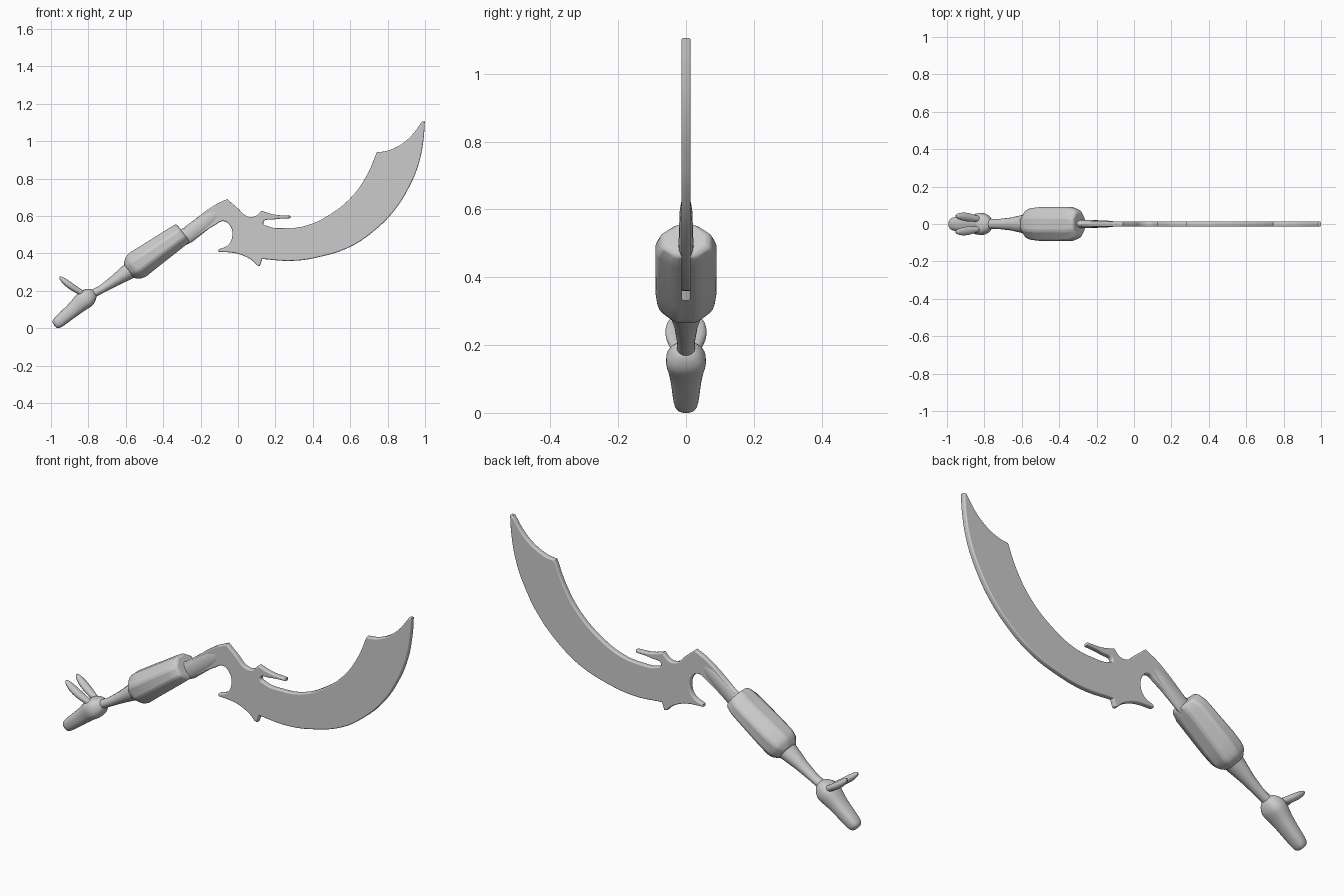
import bpy, bmesh, math
from mathutils import Vector

if "Cube" in bpy.data.objects:
    bpy.data.objects.remove(bpy.data.objects["Cube"])


def loft(name, rings, sides=16, power=2.0, subsurf=0, phase=0.0, angle=60):
    """Skin rings (x, y, z, half_height, half_width) along a path in the xz plane."""
    bm = bmesh.new()
    loops = []
    for i, (x, y, z, h, w) in enumerate(rings):
        a, b = rings[max(i - 1, 0)], rings[min(i + 1, len(rings) - 1)]
        d = Vector((b[0] - a[0], 0, b[2] - a[2])).normalized()
        up = Vector((-d.z, 0, d.x))
        loop = []
        for k in range(sides):
            t = 2 * math.pi * k / sides + phase
            c, s = math.cos(t), math.sin(t)
            c = math.copysign(abs(c) ** (2 / power), c)
            s = math.copysign(abs(s) ** (2 / power), s)
            loop.append(bm.verts.new(Vector((x, y + c * w, z)) + up * s * h))
        loops.append(loop)
    for p, q in zip(loops, loops[1:]):
        for k in range(sides):
            n = (k + 1) % sides
            bm.faces.new((p[k], p[n], q[n], q[k]))
    bm.faces.new(loops[0])
    bm.faces.new(loops[-1])
    bmesh.ops.recalc_face_normals(bm, faces=bm.faces)
    me = bpy.data.meshes.new(name)
    bm.to_mesh(me)
    bm.free()
    ob = bpy.data.objects.new(name, me)
    bpy.context.collection.objects.link(ob)
    if subsurf:
        m = ob.modifiers.new("smooth", 'SUBSURF')
        m.levels = m.render_levels = subsurf
    smooth(ob, angle)
    return ob


def smooth(ob, angle):
    bpy.ops.object.select_all(action='DESELECT')
    ob.select_set(True)
    bpy.context.view_layer.objects.active = ob
    bpy.ops.object.shade_smooth_by_angle(angle=math.radians(angle))


# Blade, barbs and bent neck in one flat outline (x, z, 1 = sharp corner)
outline = [
    (-.29, .53, 1), (-.13, .655, 0), (-.058, .69, 1), (0, .64, 0), (.045, .60, 0), (.088, .597, 0),
    (.125, .628, 1), (.19, .608, 0), (.28, .601, 1), (.28, .588, 1), (.19, .581, 0), (.135, .565, 0),
    (.165, .543, 0), (.25, .535, 0), (.36, .547, 0), (.49, .607, 0), (.61, .705, 0), (.69, .82, 0),
    (.742, .94, 1), (.81, .952, 0), (.91, 1.012, 0), (.985, 1.105, 1), (.999, 1.105, 1),
    (.992, 1.01, 0), (.965, .875, 0), (.91, .745, 0), (.83, .622, 0), (.715, .51, 0), (.60, .435, 0),
    (.44, .382, 0), (.29, .36, 0), (.13, .37, 1), (.117, .332, 1), (.103, .335, 1), (.075, .362, 0),
    (.03, .387, 0), (-.02, .402, 0), (-.105, .408, 1), (-.105, .421, 1), (-.05, .447, 0),
    (-.03, .50, 0), (-.043, .548, 0), (-.078, .572, 0), (-.12, .553, 0), (-.265, .455, 1)]
cu = bpy.data.curves.new("blade", 'CURVE')
cu.dimensions = '2D'
cu.fill_mode = 'BOTH'
cu.resolution_u = 6
cu.extrude, cu.bevel_depth, cu.offset, cu.bevel_resolution = .008, .006, -.006, 2
sp = cu.splines.new('BEZIER')
sp.bezier_points.add(len(outline) - 1)
sp.use_cyclic_u = True
for p, (x, z, corner) in zip(sp.bezier_points, outline):
    p.co = (x, z, 0)
    p.handle_left_type = p.handle_right_type = 'VECTOR' if corner else 'AUTO'
blade = bpy.data.objects.new("blade", cu)
bpy.context.collection.objects.link(blade)
blade.rotation_euler.x = math.pi / 2
bpy.context.view_layer.objects.active = blade
blade.select_set(True)
bpy.ops.object.convert(target='MESH')
smooth(bpy.context.object, 40)

# Rounded neck core running into the grip
loft("neck", [(-.33, 0, .47, .045, .022), (-.27, 0, .497, .044, .022), (-.15, 0, .59, .042, .019),
              (-.09, 0, .628, .03, .012)], sides=16)

# Faceted grip
grip = loft("grip", [(-.585, 0, .305, .05, .055), (-.56, 0, .323, .077, .085),
                     (-.535, 0, .340, .084, .092), (-.49, 0, .372, .080, .098),
                     (-.335, 0, .481, .069, .097), (-.305, 0, .502, .066, .084),
                     (-.293, 0, .511, .062, .072)],
            sides=8, phase=math.pi / 8, angle=30)
bev = grip.modifiers.new("soft edges", 'BEVEL')
bev.width, bev.segments, bev.limit_method = .010, 2, 'ANGLE'
bev.angle_limit = math.radians(20)

# Tapered tail shaft
loft("tail_shaft", [(-.54, 0, .335, .052, .058), (-.59, 0, .30, .043, .050),
                    (-.66, 0, .253, .030, .034), (-.73, 0, .208, .022, .026),
                    (-.82, 0, .16, .022, .026)])

# Animal head pommel: skull tapering to a blunt snout
loft("head", [(-.762, 0, .19, .018, .022), (-.778, 0, .182, .036, .044), (-.805, 0, .163, .054, .063),
              (-.835, 0, .142, .050, .059), (-.862, 0, .115, .042, .049), (-.91, 0, .074, .037, .043),
              (-.958, 0, .034, .033, .038), (-.974, 0, .020, .029, .032), (-.982, 0, .014, .018, .018)],
     sides=16, power=2.6, subsurf=1)

# Pair of leaf-shaped ears
for side, label in ((1, "left"), (-1, "right")):
    loft("ear_" + label, [(x, y * side, z, h, w) for x, y, z, h, w in (
        (-.815, .024, .175, .018, .016), (-.85, .030, .197, .016, .018), (-.885, .036, .218, .019, .025),
        (-.92, .040, .244, .018, .023), (-.943, .042, .264, .013, .015), (-.954, .043, .276, .005, .006))],
         sides=12, subsurf=1)
